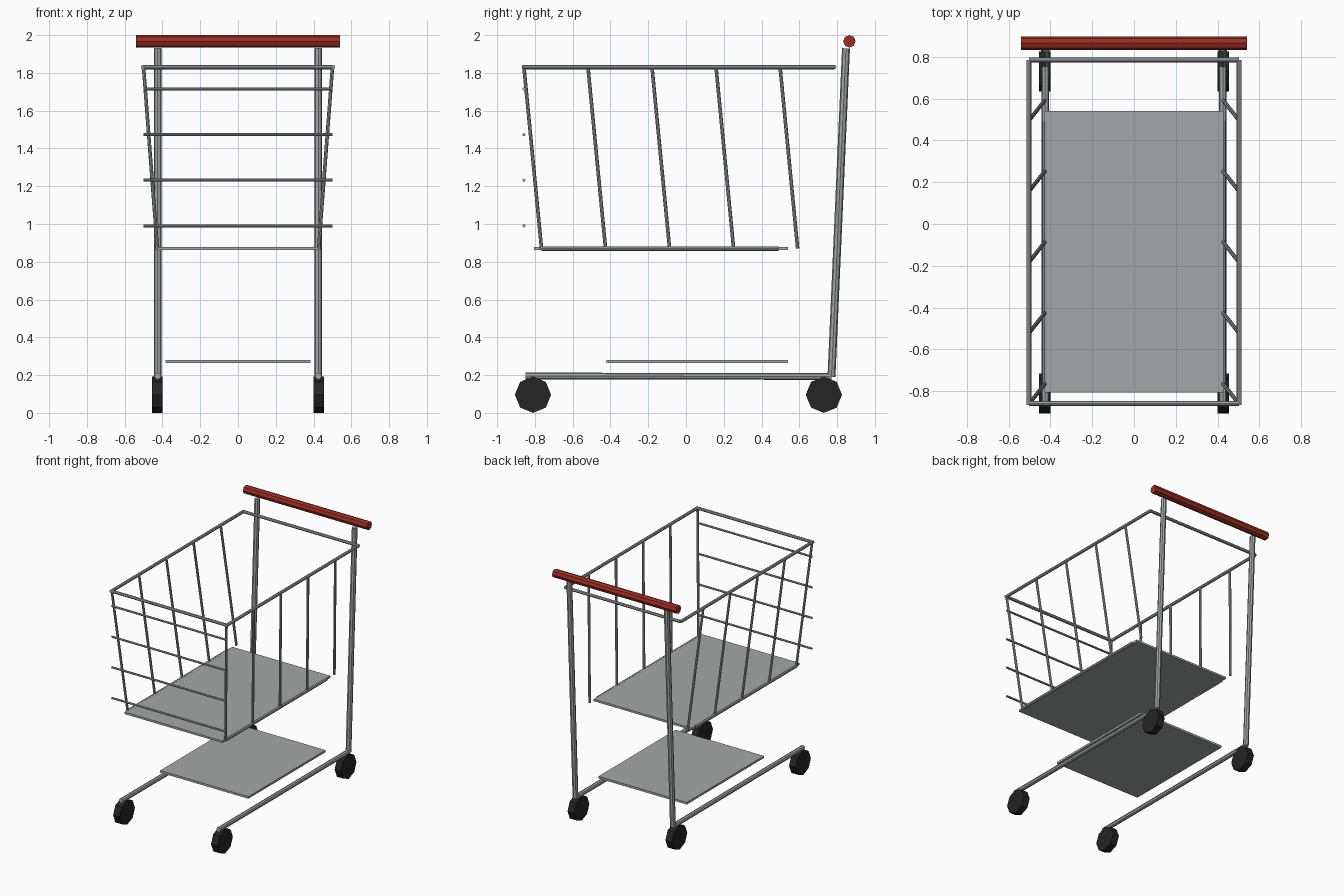
import bpy, math
from mathutils import Vector

if "Cube" in bpy.data.objects:
    bpy.data.objects.remove(bpy.data.objects["Cube"])


def material(name, rgb):
    m = bpy.data.materials.new(name)
    m.diffuse_color = (*rgb, 1)
    m.use_nodes = True
    m.node_tree.nodes["Principled BSDF"].inputs["Base Color"].default_value = m.diffuse_color
    return m


STEEL = material("steel grey", (0.37, 0.39, 0.385))
RED = material("handle red", (0.33, 0.027, 0.016))
RUBBER = material("wheel black", (0.018, 0.018, 0.018))


def rod(name, a, b, r, mat=STEEL, sides=8):
    """Straight flat-sided bar from a to b."""
    a, b = Vector(a), Vector(b)
    d = b - a
    bpy.ops.mesh.primitive_cylinder_add(vertices=sides, radius=r, depth=d.length,
                                        location=(a + b) / 2)
    o = bpy.context.object
    o.rotation_euler = d.to_track_quat('Z', 'Y').to_euler()
    o.name = name
    o.data.materials.append(mat)
    return o


def panel(name, x, y0, y1, z0, z1):
    """Flat sheet spanning -x..x."""
    bpy.ops.mesh.primitive_cube_add(size=1, location=(0, (y0 + y1) / 2, (z0 + z1) / 2))
    o = bpy.context.object
    o.scale = (2 * x, y1 - y0, z1 - z0)
    o.name = name
    o.data.materials.append(STEEL)
    return o


RIM_X, RIM_Z, FRONT_Y, BACK_Y = 0.503, 1.831, -0.858, 0.785
FRAME_X, FLOOR_Z = 0.425, 0.87

# Push handle
rod("handle", (-0.54, 0.865, 1.967), (0.54, 0.865, 1.967), 0.033, RED)

# Basket floor and lower shelf
panel("basket_floor", 0.427, -0.805, 0.54, 0.862, 0.878)
panel("lower_shelf", 0.385, -0.42, 0.54, 0.264, 0.281)

# Basket rim, front and back
rod("rim_front", (-RIM_X, FRONT_Y, RIM_Z), (RIM_X, FRONT_Y, RIM_Z), 0.012)
rod("rim_back", (-RIM_X, BACK_Y, RIM_Z), (RIM_X, BACK_Y, RIM_Z), 0.012)

# Horizontal wires across the basket front
for i, z in enumerate((0.99, 1.232, 1.473, 1.715)):
    rod(f"front_wire_{i + 1}", (-0.5, FRONT_Y, z), (0.5, FRONT_Y, z), 0.008)

for s, side in ((-1, "left"), (1, "right")):
    # Chassis: upright post and base rail
    rod(f"post_{side}", (s * FRAME_X, 0.77, 0.19), (s * FRAME_X, 0.847, 1.93), 0.021)
    rod(f"base_rail_{side}", (s * FRAME_X, -0.85, 0.195), (s * FRAME_X, 0.77, 0.193), 0.018)

    # Basket side rails
    rod(f"rim_{side}", (s * RIM_X, -0.866, RIM_Z), (s * RIM_X, BACK_Y, RIM_Z), 0.012)
    rod(f"floor_rail_{side}", (s * 0.427, -0.765, FLOOR_Z), (s * 0.427, 0.49, FLOOR_Z), 0.012)

    # Slanted wires on the basket side
    for i in range(5):
        y = -0.765 + i * 0.339
        rod(f"side_wire_{side}_{i + 1}", (s * 0.427, y, FLOOR_Z),
            (s * 0.5, y - 0.093, RIM_Z), 0.0095)

    # Wheels
    for y, end in ((-0.81, "front"), (0.73, "back")):
        rod(f"wheel_{end}_{side}", (s * 0.427 - 0.028, y, 0.096),
            (s * 0.427 + 0.028, y, 0.096), 0.096, RUBBER)
